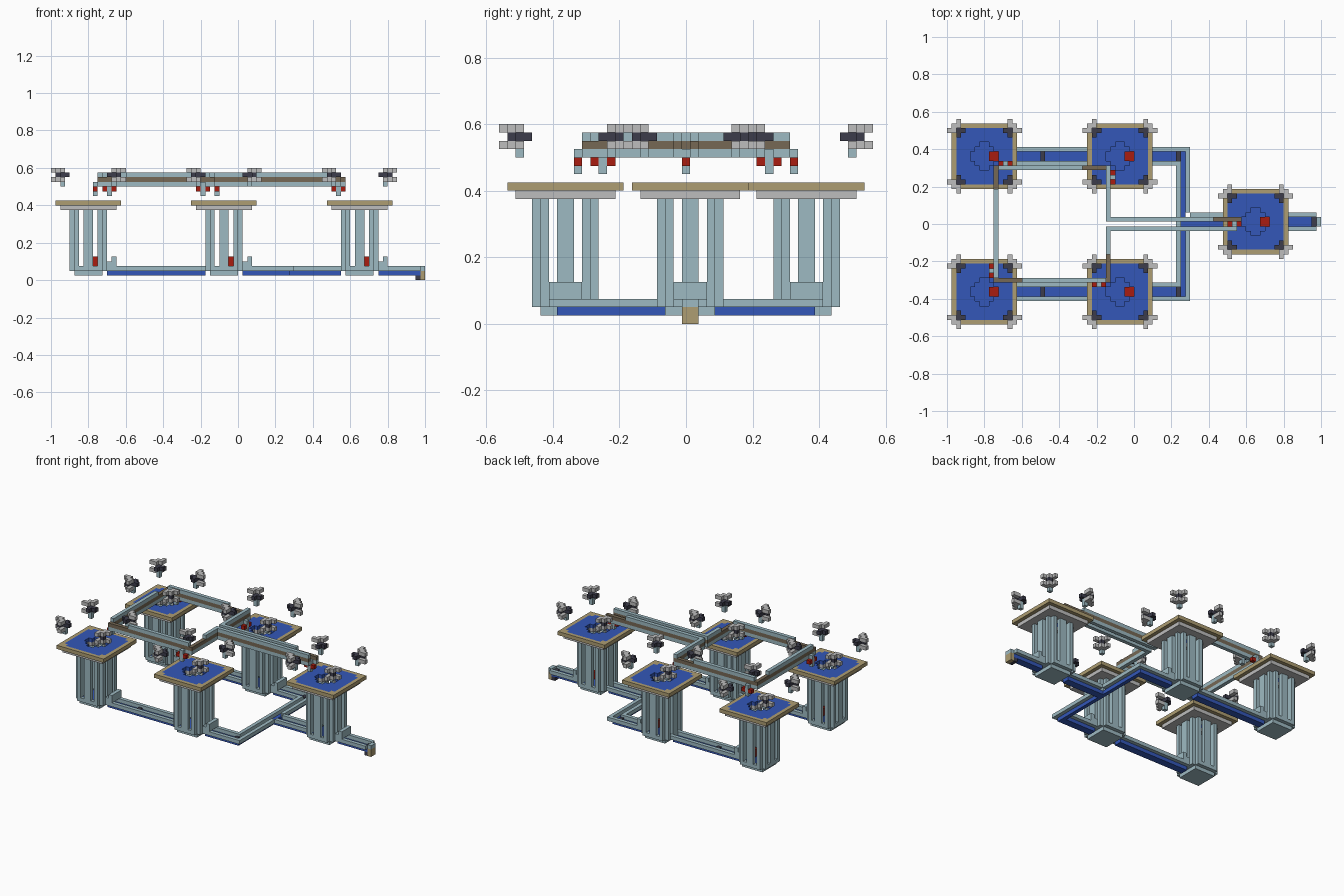
import bpy, bmesh
from mathutils import Vector

V = 0.025  # size of one building block

if "Cube" in bpy.data.objects:
    bpy.data.objects.remove(bpy.data.objects["Cube"], do_unlink=True)


def material(name, rgb):
    m = bpy.data.materials.new(name)
    m.use_nodes = True
    m.diffuse_color = (*rgb, 1)
    m.node_tree.nodes["Principled BSDF"].inputs["Base Color"].default_value = (*rgb, 1)
    return m


PALE = material("pale blue grey", (0.34, 0.49, 0.54))
BLUE = material("deep blue", (0.033, 0.095, 0.48))
TAN = material("tan", (0.42, 0.34, 0.17))
GREY = material("light grey", (0.51, 0.51, 0.51))
DARK = material("charcoal", (0.045, 0.045, 0.07))
RED = material("red", (0.40, 0.012, 0.005))
BROWN = material("brown", (0.18, 0.14, 0.09))


def boxes(name, mat, *spans):
    """One mesh of boxes, each span is (x0, x1, y0, y1, z0, z1) in blocks."""
    bm = bmesh.new()
    for x0, x1, y0, y1, z0, z1 in spans:
        made = bmesh.ops.create_cube(bm, size=1)["verts"]
        for v in made:
            v.co = Vector((x1 if v.co.x > 0 else x0, y1 if v.co.y > 0 else y0,
                           z1 if v.co.z > 0 else z0)) * V
    mesh = bpy.data.meshes.new(name)
    bm.to_mesh(mesh)
    bm.free()
    mesh.materials.append(mat)
    return mesh


def plate(name, mat, half, z0, z1, keep):
    """Slab of unit cells selected by a rule; only outer faces are made."""
    cells = {(i, j) for i in range(-half, half) for j in range(-half, half)
             if keep(i + 0.5, j + 0.5)}
    bm = bmesh.new()
    for i, j in cells:
        bm.faces.new([bm.verts.new((x * V, y * V, z0 * V)) for x, y in
                      ((i, j), (i + 1, j), (i + 1, j + 1), (i, j + 1))])
    bmesh.ops.remove_doubles(bm, verts=bm.verts, dist=V / 100)
    top = bmesh.ops.extrude_face_region(bm, geom=bm.faces[:], use_keep_orig=True)["geom"]
    for v in top:
        if isinstance(v, bmesh.types.BMVert):
            v.co.z = z1 * V
    bmesh.ops.recalc_face_normals(bm, faces=bm.faces)
    mesh = bpy.data.meshes.new(name)
    bm.to_mesh(mesh)
    bm.free()
    mesh.materials.append(mat)
    return mesh


def place(mesh, x=0, y=0):
    ob = bpy.data.objects.new(mesh.name, mesh)
    ob.location = (x * V, y * V, 0)
    bpy.context.scene.collection.objects.link(ob)


def mirrored(cells, z0, z1):
    """Repeat unit cells in the four corners."""
    out = []
    for sx in (-1, 1):
        for sy in (-1, 1):
            for u, v in cells:
                xs, ys = sorted((sx * u, sx * (u + 1))), sorted((sy * v, sy * (v + 1)))
                out.append((*xs, *ys, z0, z1))
    return out


# Rules for the platform layers
def outside_hole(x, y):
    return not (abs(x) < 3 and abs(y) < 3 and abs(x) + abs(y) < 4)


def in_field(x, y):
    return max(abs(x), abs(y)) < 6 and abs(x) + abs(y) < 11


# Tower parts, shared by all towers
columns = mirrored([(2, 2), (3, 2), (2, 3), (0, 3), (3, 0)], 3, 15)
arms = [(5, 6), (5, 7), (6, 5), (7, 5), (6, 6)]
tower_parts = [
    plate("platform_rim", TAN, 7, 16, 17, lambda x, y: not in_field(x, y)),
    plate("platform_field", BLUE, 6, 16, 17, lambda x, y: in_field(x, y) and outside_hole(x, y)),
    plate("platform_underside", GREY, 6, 15, 16, outside_hole),
    boxes("tower_columns", PALE, *columns),
    plate("tower_base_ring", PALE, 4, 2, 3,
          lambda x, y: max(abs(x), abs(y)) > 3 and abs(x) + abs(y) < 7),
    boxes("tower_floor", PALE, (-3, 3, -3, 3, 1, 2)),
    boxes("tower_pool", BLUE, (-3, 3, -3, 3, 2, 2.3)),
    boxes("tower_valve", RED, (1, 3, -1, 1, 3, 5)),
    boxes("tower_outlet_step", PALE, (4, 6, -2, 2, 3, 4), (5, 6, -2, 2, 4, 5)),
    boxes("corner_lamp_caps", GREY, *mirrored(arms, 23, 24), *mirrored(arms, 21, 22)),
    boxes("corner_lamp_cores", DARK, *mirrored([(4, 5), (5, 4), (5, 5)], 22, 23),
          *mirrored([(6, 6)], 22, 23)),
    boxes("corner_lamp_feet", PALE, *mirrored([(5, 5)], 20, 22)),
]
for cx, cy in ((-32, 14.5), (-3, 14.5), (-32, -14.5), (-3, -14.5), (26, 0.5)):
    for part in tower_parts:
        place(part, cx, cy)


# Ground channels: blue floor between overhanging pale walls
def channel(name, x0, x1, y):
    place(boxes(name + "_floor", BLUE, (x0, x1, y - 1, y + 1, 1, 2)))
    place(boxes(name + "_walls", PALE, (x0, x1, y - 2, y - 1, 2, 3), (x0, x1, y + 1, y + 2, 2, 3)))


for side, y in (("back", 14.5), ("front", -14.5)):
    channel(side + "_channel_west", -28, -7, y)
    channel(side + "_channel_east", 1, 10, y)
    place(boxes(side + "_channel_gates", DARK, (-20, -19, y - 1, y + 1, 2, 2.4),
                (9, 10, y - 1, y + 1, 2, 2.4)))
channel("main_channel_west", 12, 22, 0.5)
channel("main_channel_east", 30, 39, 0.5)
place(boxes("cross_channel_floor", BLUE, (10, 11, -15.5, 15.5, 1, 2), (11, 12, -0.5, 1.5, 1, 2)))
place(boxes("cross_channel_walls", PALE, (9, 10, -12.5, 12.5, 2, 3), (11, 12, -16.5, -1.5, 2, 3),
            (11, 12, 2.5, 16.5, 2, 3), (10, 11, 15.5, 16.5, 2, 3), (10, 11, -16.5, -15.5, 2, 3)))
place(boxes("outlet_gate", DARK, (38, 39, -0.5, 1.5, 0, 2.4)))
place(boxes("outlet_end", TAN, (39, 40, -0.5, 1.5, 0, 2)))
place(boxes("outlet_lip", PALE, (39, 40, -0.5, 1.5, 2, 3)))


# Overhead rails: pale, brown and pale layers, the top one cut short at an end
def rail(name, x0, x1, y0, y1, cut_low=0, cut_high=0):
    along_x = x1 - x0 > y1 - y0
    top = (x0 + cut_low, x1 - cut_high, y0, y1) if along_x else (x0, x1, y0 + cut_low, y1 - cut_high)
    place(boxes(name, PALE, (x0, x1, y0, y1, 20, 21), (*top, 22, 23)))
    place(boxes(name + "_core", BROWN, (x0, x1, y0, y1, 21, 22)))


rail("west_rail", -30, -29, -11.5, 12.5, cut_high=5)
rail("back_rail", -29, -6, 11.5, 12.5, cut_high=5)
rail("front_rail", -30, -6, -12.5, -11.5, cut_low=6)
rail("middle_rail_back", -6, -5, 1.5, 12.5)
rail("middle_rail_front", -6, -5, -12.5, -1.5, cut_low=6)
rail("east_rail_back", -6, 23, 0.5, 1.5, cut_high=6)
rail("east_rail_front", -6, 22, -1.5, -0.5)


# Red switches hanging under the rail ends
def switch(name, x, y, dx, dy):
    def cell(n, z0, z1):
        return (x + n * dx, x + n * dx + 1, y + n * dy, y + n * dy + 1, z0, z1)
    place(boxes(name + "_switch", RED, cell(0, 19, 20), cell(2, 19, 20)))
    place(boxes(name + "_switch_post", PALE, cell(1, 18, 21)))


switch("back_left", -29, 12.5, 1, 0)
switch("back_middle", -5, 8.5, 0, 1)
switch("front_left", -31, -11.5, 0, 1)
switch("front_middle", -9, -13.5, 1, 0)
switch("east", 20, -0.5, 1, 0)
